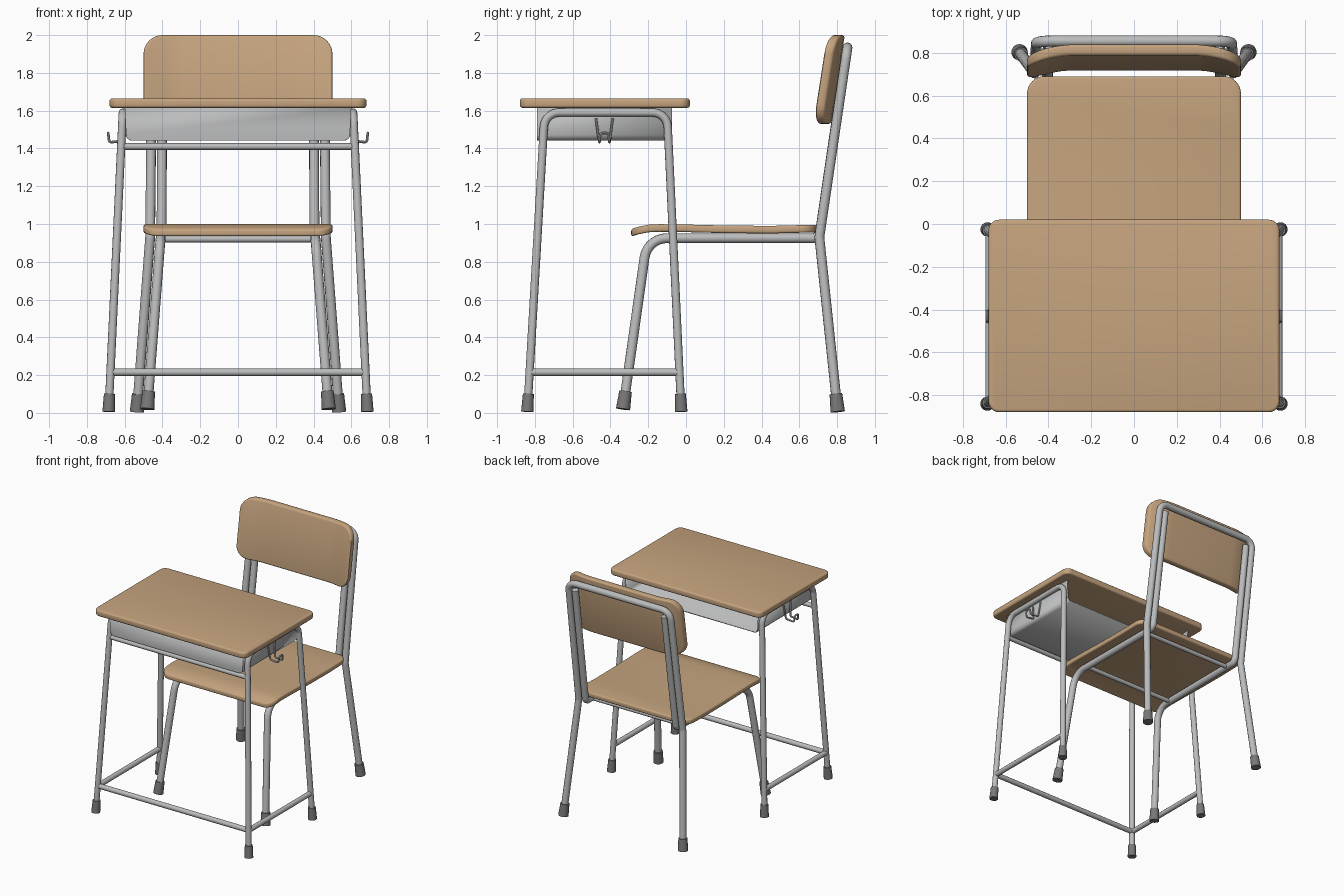
import bpy, bmesh, math
from mathutils import Vector

if "Cube" in bpy.data.objects:
    bpy.data.objects.remove(bpy.data.objects["Cube"])


def material(name, color):
    m = bpy.data.materials.new(name)
    m.diffuse_color = (*color, 1)
    m.use_nodes = True
    m.node_tree.nodes["Principled BSDF"].inputs["Base Color"].default_value = m.diffuse_color
    return m


WOOD = material("light wood", (0.56, 0.37, 0.21))
STEEL = material("grey steel", (0.50, 0.505, 0.51))
RUBBER = material("dark rubber", (0.19, 0.19, 0.19))


def finish(ob, mat):
    ob.data.materials.clear()
    ob.data.materials.append(mat)
    bpy.ops.object.select_all(action='DESELECT')
    ob.select_set(True)
    bpy.context.view_layer.objects.active = ob
    if ob.type == 'CURVE':
        bpy.ops.object.convert(target='MESH')
        ob = bpy.context.object
    bpy.ops.object.shade_smooth_by_angle(angle=math.radians(40))
    return ob


def add_bmesh(name, bm, mat):
    me = bpy.data.meshes.new(name)
    bm.to_mesh(me)
    bm.free()
    ob = bpy.data.objects.new(name, me)
    bpy.context.collection.objects.link(ob)
    return finish(ob, mat)


def rounded_path(points, radii, steps=7):
    """Replace each inner corner by a circular bend."""
    p = [Vector(q) for q in points]
    if not isinstance(radii, (list, tuple)):
        radii = [radii] * len(p)
    out = [p[0]]
    for a, b, c, r in zip(p, p[1:], p[2:], radii):
        u, v = (a - b).normalized(), (c - b).normalized()
        half = u.angle(v) / 2
        d = min(r / math.tan(half), 0.48 * (a - b).length, 0.48 * (c - b).length)
        r = d * math.tan(half)
        centre = b + (u + v).normalized() * (r / math.sin(half))
        s, e = (b + u * d - centre).normalized(), (b + v * d - centre).normalized()
        for i in range(steps + 1):
            out.append(centre + s.lerp(e, 0).slerp(e, i / steps) * r)
    return out + [p[-1]]


def pipe(name, points, radius, bend=0.05, res=4):
    pts = rounded_path(points, bend)
    cu = bpy.data.curves.new(name, 'CURVE')
    cu.dimensions = '3D'
    cu.bevel_depth = radius
    cu.bevel_resolution = res
    cu.use_fill_caps = True
    sp = cu.splines.new('POLY')
    sp.points.add(len(pts) - 1)
    for s, q in zip(sp.points, pts):
        s.co = (*q, 1)
    ob = bpy.data.objects.new(name, cu)
    bpy.context.collection.objects.link(ob)
    return finish(ob, STEEL)


def foot_cap(name, foot, toward, r, length=0.095):
    """Slightly flared rubber cap along the leg."""
    a = Vector(foot)
    d = (Vector(toward) - a).normalized()
    bpy.ops.mesh.primitive_cone_add(vertices=20, radius1=r, radius2=r * 0.88, depth=length,
                                    location=a + d * (length / 2 - 0.002),
                                    rotation=d.to_track_quat('Z', 'Y').to_euler())
    ob = bpy.context.object
    ob.name = name
    finish(ob, RUBBER)


def slab(name, w, d, t, r, bevel, place, cuts=()):
    """Rounded board; cuts are (axis, position) loops, place maps each vertex."""
    bm = bmesh.new()
    ring = []
    for k, (sx, sy) in enumerate([(1, 1), (-1, 1), (-1, -1), (1, -1)]):
        for i in range(9):
            a = math.pi / 2 * (k + i / 8)
            ring.append(bm.verts.new((sx * (w / 2 - r) + r * math.cos(a),
                                      sy * (d / 2 - r) + r * math.sin(a), -t / 2)))
    f = bm.faces.new(ring)
    top = bmesh.ops.extrude_face_region(bm, geom=[f])['geom']
    bmesh.ops.translate(bm, vec=(0, 0, t), verts=[v for v in top if isinstance(v, bmesh.types.BMVert)])
    bmesh.ops.recalc_face_normals(bm, faces=bm.faces)
    rims = [e for e in bm.edges if abs(e.verts[0].co.z - e.verts[1].co.z) < 1e-5]
    bmesh.ops.bevel(bm, geom=rims, offset=bevel, segments=3, profile=0.5, affect='EDGES')
    for axis, pos in cuts:
        n = Vector((axis == 0, axis == 1, 0))
        bmesh.ops.bisect_plane(bm, geom=bm.verts[:] + bm.edges[:] + bm.faces[:],
                               plane_co=n * pos, plane_no=n)
    for v in bm.verts:
        v.co = place(*v.co)
    bmesh.ops.recalc_face_normals(bm, faces=bm.faces)
    return add_bmesh(name, bm, mat=WOOD)


def lerp_table(table, x):
    for (x0, y0), (x1, y1) in zip(table, table[1:]):
        if x <= x1:
            t = max(0, (x - x0) / (x1 - x0))
            return y0 + (y1 - y0) * t
    return table[-1][1]


# ---- Desk: wooden top
slab("desk_top", 1.36, 0.90, 0.05, 0.05, 0.013,
     lambda x, y, z: (x, y - 0.43, z + 1.64))

# Desk: book tray, open toward the sitter
section = rounded_path([(-0.597, 0, 1.615), (-0.588, 0, 1.445), (0.588, 0, 1.445), (0.597, 0, 1.615)], 0.03)
bm = bmesh.new()
front = [bm.verts.new((q.x, -0.785, q.z)) for q in section]
back = [bm.verts.new((q.x, -0.075, q.z)) for q in section]
for i in range(len(section) - 1):
    bm.faces.new((front[i], front[i + 1], back[i + 1], back[i]))
bm.faces.new(front)
bmesh.ops.recalc_face_normals(bm, faces=bm.faces)
tray = add_bmesh("book_tray", bm, STEEL)
sol = tray.modifiers.new("sheet", 'SOLIDIFY')
sol.thickness = 0.008
sol.offset = 0

# Desk: front rails
pipe("desk_upper_rail", [(-0.62, -0.757, 1.41), (0.62, -0.757, 1.41)], 0.018)
pipe("desk_lower_rail", [(-0.675, -0.825, 0.215), (0.675, -0.825, 0.215)], 0.02)

for s, side in ((-1, "left"), (1, "right")):
    # Desk: bent side frame, side rail, caps
    legs = [(s * 0.685, -0.84, 0.008), (s * 0.61, -0.748, 1.59),
            (s * 0.61, -0.10, 1.59), (s * 0.685, -0.025, 0.008)]
    pipe(side + "_desk_frame", legs, 0.022, 0.08)
    pipe(side + "_desk_side_rail", [(s * 0.675, -0.825, 0.215), (s * 0.675, -0.036, 0.215)], 0.02)
    foot_cap(side + "_desk_front_cap", legs[0], legs[1], 0.033)
    foot_cap(side + "_desk_back_cap", legs[3], legs[2], 0.033)
    # Desk: bent wire bag hook
    half = [(0.602, 0.045, 1.56), (0.612, 0.028, 1.44), (0.682, 0.026, 1.432), (0.687, 0.022, 1.482)]
    wire = [(s * x, -0.432 - y, z) for x, y, z in half]
    wire += [(s * x, -0.432 + y, z) for x, y, z in reversed(half)]
    pipe(side + "_bag_hook", wire, 0.007, 0.014, 2)

    # Chair: front leg running into seat rail and inner back post
    frame = [(s * 0.48, -0.333, 0.022), (s * 0.41, -0.205, 0.925),
             (s * 0.405, 0.705, 0.925), (s * 0.40, 0.845, 1.88)]
    pipe(side + "_seat_frame", frame, 0.026, [0.12, 0.04])
    foot_cap(side + "_chair_front_cap", frame[0], frame[1], 0.038)
    foot_cap(side + "_chair_back_cap", (s * 0.535, 0.803, 0.008), (s * 0.465, 0.708, 0.93), 0.038)

# Chair: rear legs and back hoop in one tube
hoop = [(0.535, 0.803, 0.01), (0.465, 0.706, 0.93), (0.455, 0.855, 1.935)]
pipe("back_hoop", hoop + [(-x, y, z) for x, y, z in reversed(hoop)], 0.026, 0.07)

# Chair: cross bars below the seat
for y, n in ((-0.06, "front"), (0.62, "back")):
    pipe(n + "_seat_cross_bar", [(-0.41, y, 0.92), (0.41, y, 0.92)], 0.017)

# Chair: seat with dropped front edge and shallow dip
SEAT = [(-0.29, 0.954), (-0.25, 0.966), (-0.20, 0.976), (-0.14, 0.979), (0.0, 0.977),
        (0.2, 0.972), (0.45, 0.970), (0.69, 0.976)]
slab("seat", 1.0, 0.98, 0.04, 0.08, 0.011,
     lambda x, y, z: (x, y + 0.20, z + lerp_table(SEAT, y + 0.20)),
     [(1, y - 0.20) for y, _ in SEAT[1:-1]])


# Chair: tilted backrest with ends curling forward
def back_place(x, v, t):
    curl = 0.045 * max(0, (abs(x) - 0.30) / 0.20) ** 1.6
    return (x, 0.778 + 0.155 * v - t - curl, 1.765 + v)


slab("backrest", 1.0, 0.47, 0.052, 0.10, 0.014, back_place,
     [(0, s * x) for s in (-1, 1) for x in (0.30, 0.34, 0.38, 0.42, 0.46)])
